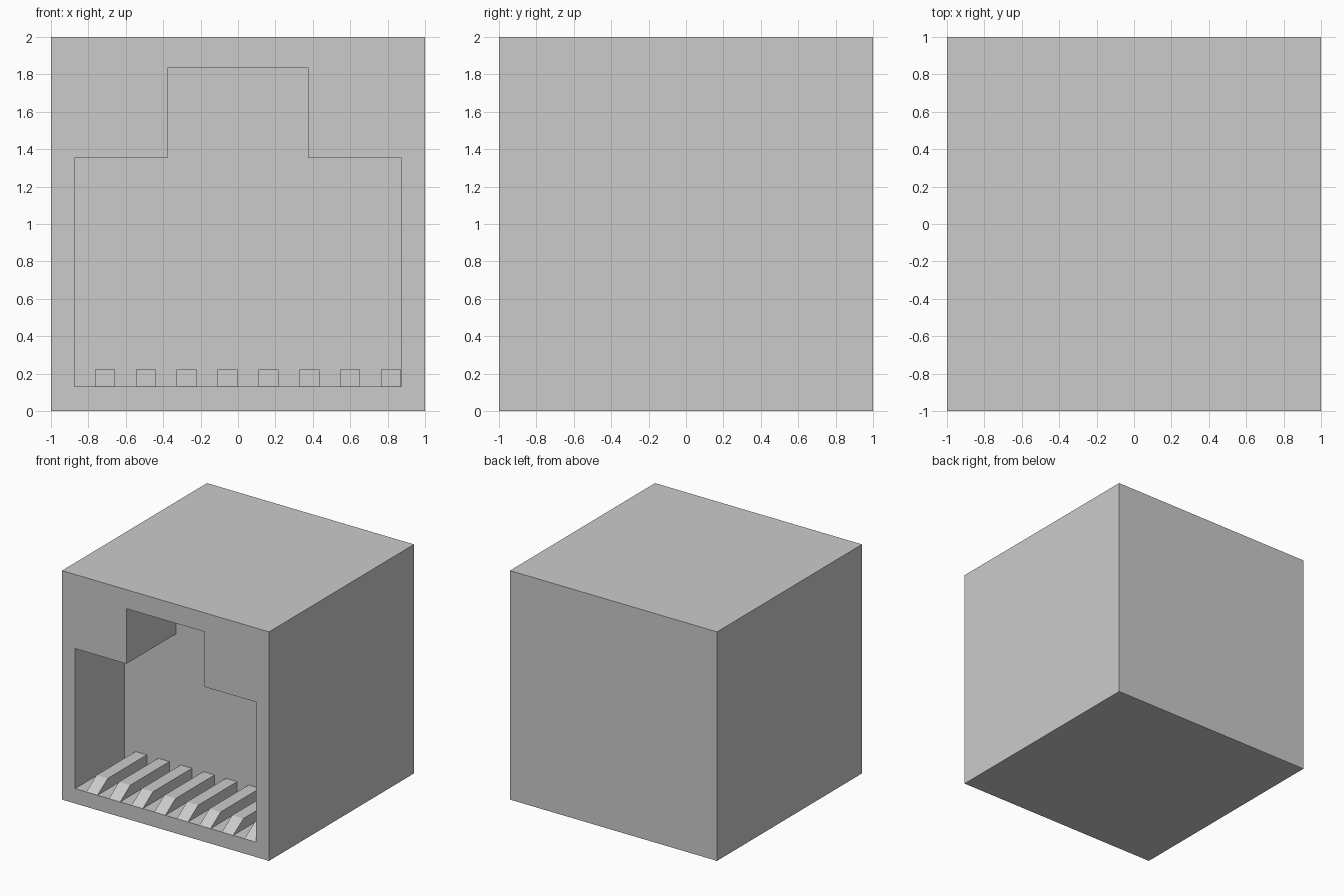
import bpy
import bmesh

if "Cube" in bpy.data.objects:
    bpy.data.objects.remove(bpy.data.objects["Cube"], do_unlink=True)

# One plain grey for every part
grey = bpy.data.materials.new("light_grey")
grey.use_nodes = True
colour = (0.6, 0.6, 0.6, 1)
grey.diffuse_color = colour
grey.node_tree.nodes["Principled BSDF"].inputs["Base Color"].default_value = colour


def prism(name, profile, offset):
    """Extrude a closed 3D profile along the offset vector."""
    bm = bmesh.new()
    face = bm.faces.new([bm.verts.new(p) for p in profile])
    grown = bmesh.ops.extrude_face_region(bm, geom=[face], use_keep_orig=True)
    moved = [g for g in grown["geom"] if isinstance(g, bmesh.types.BMVert)]
    bmesh.ops.translate(bm, verts=moved, vec=offset)
    bmesh.ops.recalc_face_normals(bm, faces=bm.faces)
    mesh = bpy.data.meshes.new(name)
    bm.to_mesh(mesh)
    bm.free()
    mesh.materials.append(grey)
    obj = bpy.data.objects.new(name, mesh)
    bpy.context.collection.objects.link(obj)
    return obj


FRONT, BACK_WALL = -1.0, -0.32
FLOOR, SHELF, NOTCH_TOP = 0.13, 1.353, 1.834
HALF_WIDTH, HALF_NOTCH = 0.874, 0.377

# Cubic housing
housing = prism("housing", [(-1, -1, 0), (1, -1, 0), (1, 1, 0), (-1, 1, 0)], (0, 0, 2))

# Socket opening: wide bay with a narrow latch notch above it
right_half = [(HALF_WIDTH, FLOOR), (HALF_WIDTH, SHELF),
              (HALF_NOTCH, SHELF), (HALF_NOTCH, NOTCH_TOP)]
outline = right_half + [(-x, z) for x, z in reversed(right_half)]
start = FRONT - 0.2
cutter = prism("socket_cutter", [(x, start, z) for x, z in outline],
               (0, BACK_WALL - start, 0))
cutter.hide_render = True

cut = housing.modifiers.new("socket", 'BOOLEAN')
cut.operation = 'DIFFERENCE'
cut.solver = 'EXACT'
cut.object = cutter
bpy.context.view_layer.objects.active = housing
bpy.ops.object.modifier_apply(modifier=cut.name)
bpy.data.objects.remove(cutter, do_unlink=True)

# Row of contact pins with sloped front ends
PINS, FIRST, PITCH, WIDTH, PIN_TOP = 8, -0.765, 0.2184, 0.108, 0.223
side = [(FRONT, FLOOR), (FRONT + 0.14, PIN_TOP), (BACK_WALL, PIN_TOP), (BACK_WALL, FLOOR)]
for i in range(PINS):
    x = FIRST + i * PITCH
    prism(f"contact_pin_{i + 1}", [(x, y, z) for y, z in side], (WIDTH, 0, 0))
